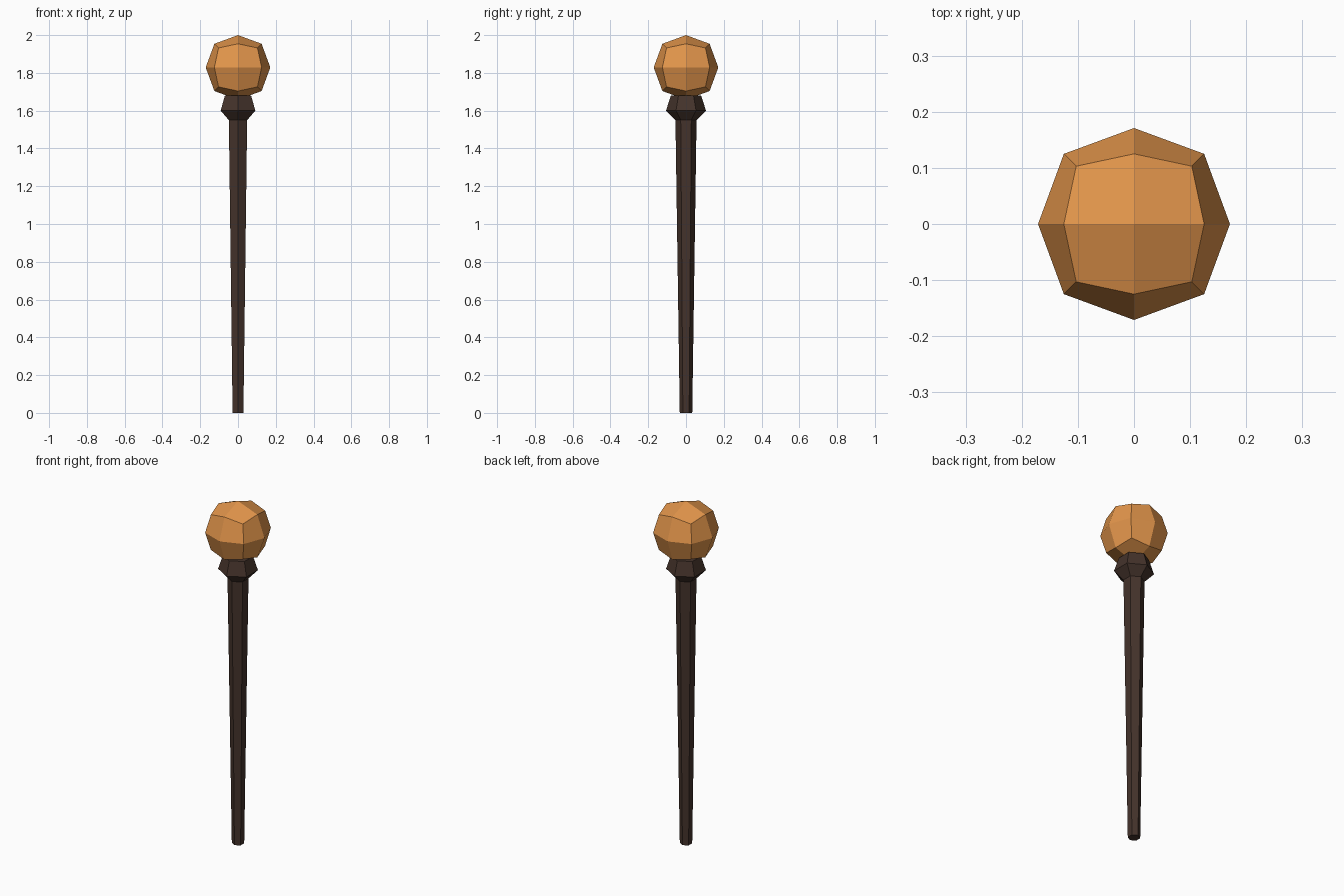
import bpy, bmesh, math

if "Cube" in bpy.data.objects:
    bpy.data.objects.remove(bpy.data.objects["Cube"])


def material(name, rgb):
    m = bpy.data.materials.new(name)
    m.diffuse_color = (*rgb, 1)
    m.use_nodes = True
    m.node_tree.nodes["Principled BSDF"].inputs["Base Color"].default_value = m.diffuse_color
    return m


dark_wood = material("dark wood", (0.058, 0.033, 0.024))
amber = material("amber", (0.76, 0.30, 0.07))


def finish(bm, name, mat):
    bmesh.ops.recalc_face_normals(bm, faces=bm.faces)
    me = bpy.data.meshes.new(name)
    bm.to_mesh(me)
    bm.free()
    me.materials.append(mat)
    ob = bpy.data.objects.new(name, me)
    bpy.context.collection.objects.link(ob)
    return ob


def hex_lathe(name, profile, mat, sides=6):
    """Stack of capped hexagonal rings (radius, z), corners on the y axis."""
    bm = bmesh.new()
    rings = []
    for r, z in profile:
        angles = [math.pi / 2 + 2 * math.pi * i / sides for i in range(sides)]
        rings.append([bm.verts.new((r * math.cos(a), r * math.sin(a), z)) for a in angles])
    for a, b in zip(rings, rings[1:]):
        for i in range(sides):
            j = (i + 1) % sides
            bm.faces.new((a[i], a[j], b[j], b[i]))
    bm.faces.new(rings[0])
    bm.faces.new(rings[-1])
    return finish(bm, name, mat)


# Tapered shaft and flared collar
hex_lathe("shaft", [(0.033, 0), (0.056, 1.56)], dark_wood)
hex_lathe("collar", [(0.056, 1.55), (0.106, 1.60), (0.08, 1.68)], dark_wood)

# Orb: cube split once, then rounded by vertex type (face centre, edge, corner)
bm = bmesh.new()
bmesh.ops.create_cube(bm, size=2)
bmesh.ops.subdivide_edges(bm, edges=bm.edges[:], cuts=1, use_grid_fill=True)
reach = {1: 0.171, 2: 0.125, 3: 0.103}
for v in bm.verts:
    v.co *= reach[sum(abs(c) > 0.5 for c in v.co)]
    v.co.z += 1.829
finish(bm, "orb", amber)
